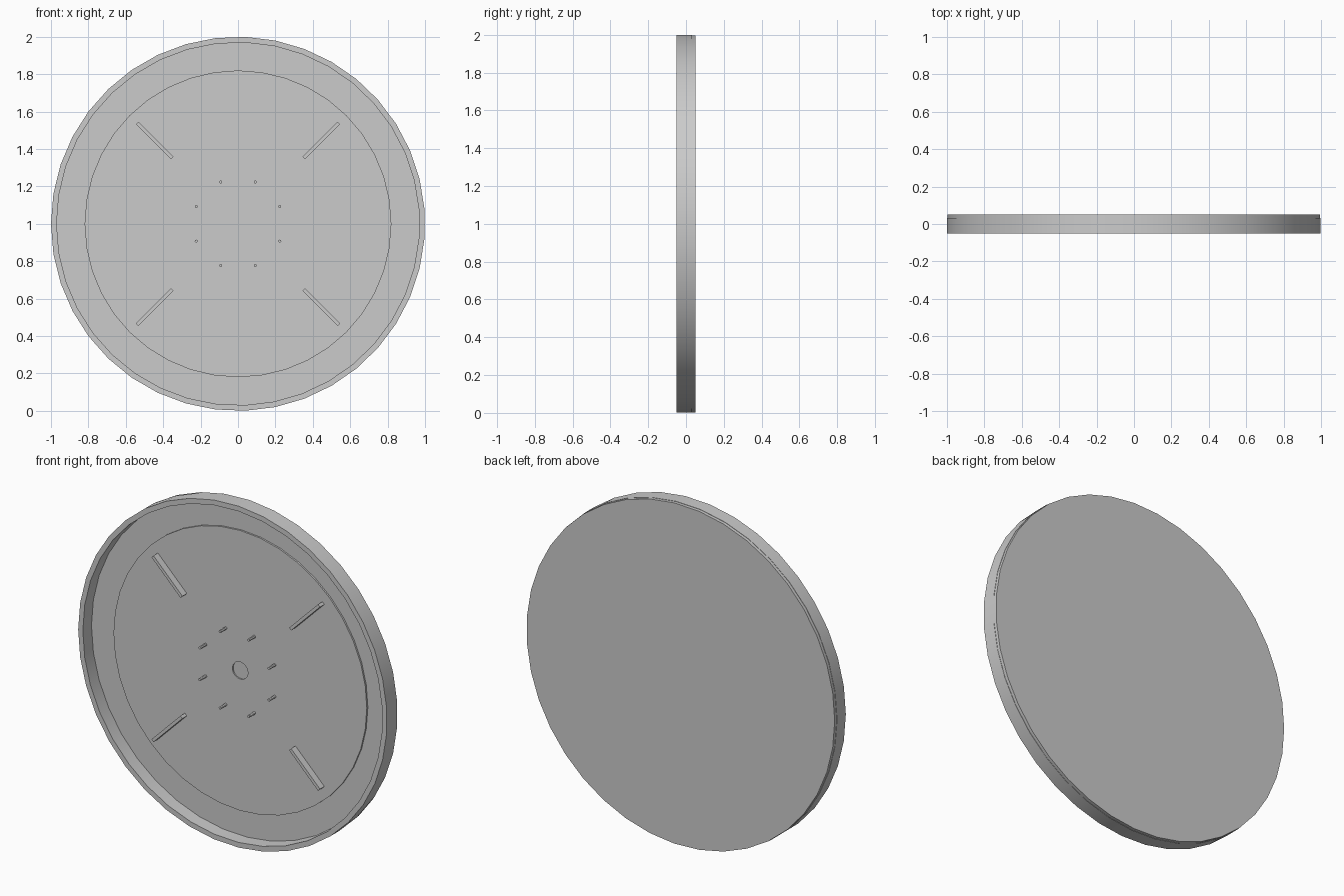
import bpy, bmesh
from math import sin, cos, pi, radians
from mathutils import Matrix, Vector

cube = bpy.data.objects.get("Cube")
if cube:
    bpy.data.objects.remove(cube, do_unlink=True)

GREY = (0.6, 0.6, 0.6, 1)
metal = bpy.data.materials.new("plain grey")
metal.use_nodes = True
metal.diffuse_color = GREY
metal.node_tree.nodes["Principled BSDF"].inputs["Base Color"].default_value = GREY

CENTRE = Vector((0, 0, 1))


def finish(name, bm, smooth=True):
    bmesh.ops.remove_doubles(bm, verts=bm.verts[:], dist=1e-5)
    bmesh.ops.recalc_face_normals(bm, faces=bm.faces[:])
    mesh = bpy.data.meshes.new(name)
    bm.to_mesh(mesh)
    bm.free()
    mesh.materials.append(metal)
    obj = bpy.data.objects.new(name, mesh)
    bpy.context.collection.objects.link(obj)
    if smooth:
        bpy.ops.object.select_all(action='DESELECT')
        obj.select_set(True)
        bpy.context.view_layer.objects.active = obj
        bpy.ops.object.shade_smooth_by_angle(angle=radians(30))
    return obj


def lathe(name, profile, sides, centre=CENTRE):
    """Turn a closed (radius, y) profile about the y axis."""
    bm = bmesh.new()
    rings = []
    for i in range(sides):
        a = pi - 2 * pi * i / sides
        rings.append([bm.verts.new(centre + Vector((r * cos(a), y, r * sin(a))))
                      for r, y in profile])
    count = len(profile)
    for i in range(sides):
        a, b = rings[i], rings[(i + 1) % sides]
        for j in range(count):
            k = (j + 1) % count
            if profile[j][0] == 0 and profile[k][0] == 0:
                continue
            if profile[j][0] == 0:
                bm.faces.new((a[j], a[k], b[k]))
            elif profile[k][0] == 0:
                bm.faces.new((a[j], a[k], b[j]))
            else:
                bm.faces.new((a[j], a[k], b[k], b[j]))
    return finish(name, bm)


# Shallow dish: back plate and outer rim
lathe("back_plate", [(0, 0.03), (0.998, 0.03), (0.998, 0.05), (0, 0.05)], 39)
lathe("outer_rim", [(0.97, -0.05), (1, -0.05), (1, 0.031), (0.97, 0.031)], 39)

# Raised inner disc with a shallow centre hole
lathe("inner_disc", [(0, 0.028), (0.05, 0.028), (0.05, 0.02),
                     (0.82, 0.02), (0.82, 0.035), (0, 0.035)], 40)

# Ring of eight pins
for i in range(8):
    a = radians(22.5 + 45 * i)
    spot = CENTRE + Vector((0.242 * cos(a), 0, 0.242 * sin(a)))
    lathe(f"pin_{i + 1}", [(0, -0.035), (0.008, -0.035), (0.008, 0.025), (0, 0.025)], 12, spot)

# Four diagonal ribs
for i in range(4):
    bm = bmesh.new()
    bmesh.ops.create_cube(bm, size=1)
    bm.transform(Matrix.Translation(CENTRE)
                 @ Matrix.Rotation(radians(45 + 90 * i), 4, 'Y')
                 @ Matrix.Translation((0.63, 0.002, 0))
                 @ Matrix.Diagonal((0.265, 0.046, 0.018, 1)))
    finish(f"rib_{i + 1}", bm, smooth=False)
